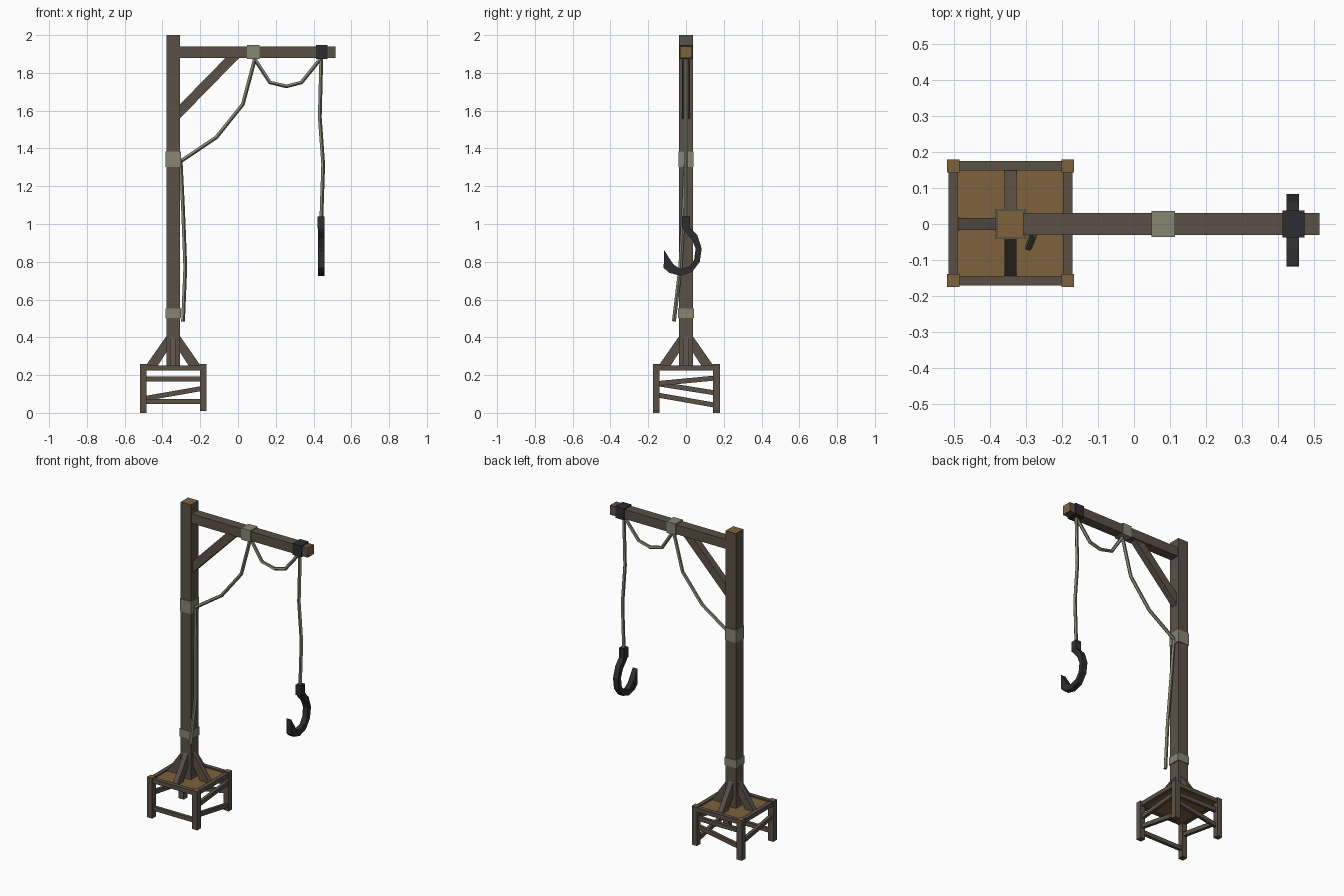
import bpy, bmesh, math
from mathutils import Vector, Matrix

if "Cube" in bpy.data.objects:
    bpy.data.objects.remove(bpy.data.objects["Cube"])

def mat(name, c):
    m = bpy.data.materials.new(name)
    m.diffuse_color = (*c, 1)
    m.use_nodes = True
    m.node_tree.nodes["Principled BSDF"].inputs["Base Color"].default_value = m.diffuse_color
    return m

WOOD = mat("weathered_wood", (0.105, 0.083, 0.062))
CUT = mat("cut_wood", (0.21, 0.12, 0.045))
ROPE = mat("rope_fibre", (0.24, 0.235, 0.17))
IRON = mat("dark_iron", (0.027, 0.027, 0.030))

def finish(name, bm, mats, end_dir=None):
    """Store the mesh; faces pointing along end_dir get the second material."""
    bmesh.ops.recalc_face_normals(bm, faces=bm.faces)
    bm.normal_update()
    if end_dir:
        for f in bm.faces:
            if f.normal.dot(Vector(end_dir)) > 0.9:
                f.material_index = 1
    me = bpy.data.meshes.new(name)
    bm.to_mesh(me)
    bm.free()
    for m in mats:
        me.materials.append(m)
    ob = bpy.data.objects.new(name, me)
    bpy.context.collection.objects.link(ob)
    return ob

def box(name, lo, hi, mats, end_dir=None):
    lo, hi = Vector(lo), Vector(hi)
    bm = bmesh.new()
    bmesh.ops.create_cube(bm, size=1, matrix=Matrix.Translation((lo + hi) / 2)
                          @ Matrix.Diagonal((*(hi - lo), 1)))
    return finish(name, bm, mats, end_dir)

def bar(name, a, b, width, height, mats):
    """Rectangular bar from a to b."""
    a, b = Vector(a), Vector(b)
    d = (b - a).normalized()
    side = d.cross(Vector((0, 0, 1))).normalized()
    up = side.cross(d)
    rot = Matrix((d, side, up)).transposed().to_4x4()
    bm = bmesh.new()
    bmesh.ops.create_cube(bm, size=1, matrix=Matrix.Translation((a + b) / 2) @ rot
                          @ Matrix.Diagonal(((b - a).length, width, height, 1)))
    return finish(name, bm, mats)

def prism(name, pts, offset, mats):
    """Flat outline extruded evenly to both sides by offset."""
    off = Vector(offset)
    bm = bmesh.new()
    f = bm.faces.new([bm.verts.new(Vector(p) - off) for p in pts])
    r = bmesh.ops.extrude_face_region(bm, geom=[f])
    bmesh.ops.translate(bm, vec=off * 2,
                        verts=[v for v in r["geom"] if isinstance(v, bmesh.types.BMVert)])
    return finish(name, bm, mats)

def rope(name, pts, radius=0.011, sides=5):
    """Low-poly tube swept through the points."""
    pts = [Vector(p) for p in pts]
    bm = bmesh.new()
    rings = []
    for i, p in enumerate(pts):
        d = (pts[min(i + 1, len(pts) - 1)] - pts[max(i - 1, 0)]).normalized()
        u = d.cross(Vector((0, 1, 0))).normalized()
        v = d.cross(u)
        rings.append([bm.verts.new(p + radius * (u * math.cos(2 * math.pi * k / sides)
                      + v * math.sin(2 * math.pi * k / sides))) for k in range(sides)])
    for r0, r1 in zip(rings, rings[1:]):
        for k in range(sides):
            j = (k + 1) % sides
            bm.faces.new((r0[k], r0[j], r1[j], r1[k]))
    bm.faces.new(rings[0])
    bm.faces.new(rings[-1])
    return finish(name, bm, [ROPE])

PX = -0.343  # post centre

# Stand: four legs with cut tops
for sx in (-1, 1):
    for sy in (-1, 1):
        cx, cy = PX + sx * 0.159, 0.002 + sy * 0.159
        z0 = 0.0 if sx < 0 else 0.01
        box("stand_leg", (cx - .018, cy - .018, z0), (cx + .018, cy + .018, 0.258),
            [WOOD, CUT], (0, 0, 1))

# Platform and its top rails
box("platform", (PX - .15, -.15, .228), (PX + .15, .155, .243), [CUT])
for s in (-1, 1):
    y, x = 0.002 + s * 0.16, PX + s * 0.159
    box("top_rail", (PX - .16, y - .013, .225), (PX + .16, y + .013, .252), [WOOD])
    box("top_rail", (x - .013, -.155, .225), (x + .013, .16, .252), [WOOD])

# Crooked lower rails
L, R, F, B = PX - .157, PX + .157, -.155, .159
for a, b in (((L, F, .06), (R, F, .06)),
             ((L, B, .18), (R, B, .18)),
             ((L, B, .075), (R, B, .13)),
             ((R, F, .155), (R, B, .185)),
             ((R, F, .095), (R, B, .04)),
             ((L, F, .155), (L, B, .105))):
    bar("lower_rail", a, b, .02, .026, [WOOD])

# Post with four foot braces
box("post", (PX - .036, -.037, .235), (PX + .036, .037, 2.0), [WOOD, CUT], (0, 0, 1))
profile = [(.152, .24), (.088, .24), (.03, .33), (.03, .415)]
for dx, dy in ((1, 0), (-1, 0), (0, 1), (0, -1)):
    prism("foot_brace", [(PX + dx * r, dy * r, z) for r, z in profile],
          (dy * .016, dx * .016, 0), [WOOD])

# Arm and diagonal brace
box("arm", (PX, -.031, 1.88), (.515, .031, 1.94), [WOOD, CUT], (1, 0, 0))
bar("diagonal_brace", (-.331, 0, 1.572), (-.009, 0, 1.901), .042, .052, [WOOD])

# Rope wrappings and iron collar
box("arm_wrap", (.048, -.036, 1.873), (.114, .036, 1.947), [ROPE])
box("lower_post_wrap", (PX - .042, -.042, .503), (PX + .042, .042, .553), [ROPE])
box("upper_post_wrap", (PX - .040, -.041, 1.303), (PX + .040, .041, 1.383), [ROPE])
box("arm_collar", (.412, -.037, 1.873), (.474, .037, 1.947), [IRON])

# Ropes
rope("sagging_rope", [(.44, 0, 1.88), (.335, 0, 1.75), (.257, 0, 1.73),
                      (.17, 0, 1.75), (.085, 0, 1.88)])
rope("slack_rope", [(.09, 0, 1.88), (.025, 0, 1.635), (-.115, 0, 1.46), (-.315, 0, 1.325)])
rope("loose_rope_end", [(-.305, 0, 1.34), (-.292, -.012, 1.08),
                        (-.28, -.03, .77), (-.292, -.064, .485)])
rope("hanging_rope", [(.44, 0, 1.88), (.432, 0, 1.565), (.45, 0, 1.315), (.44, 0, 1.02)])

# Hook
hook = [(-.02, .985), (.018, .985), (.06, .94), (.083, .87), (.073, .80), (.032, .746),
        (-.03, .726), (-.09, .742), (-.118, .768), (-.117, .863), (-.066, .785),
        (-.03, .762), (.018, .775), (.043, .81), (.051, .87), (.03, .92), (-.006, .96)]
prism("hook", [(.441, y, z) for y, z in hook], (.017, 0, 0), [IRON])
box("hook_socket", (.422, -.021, .975), (.459, .021, 1.04), [IRON])
